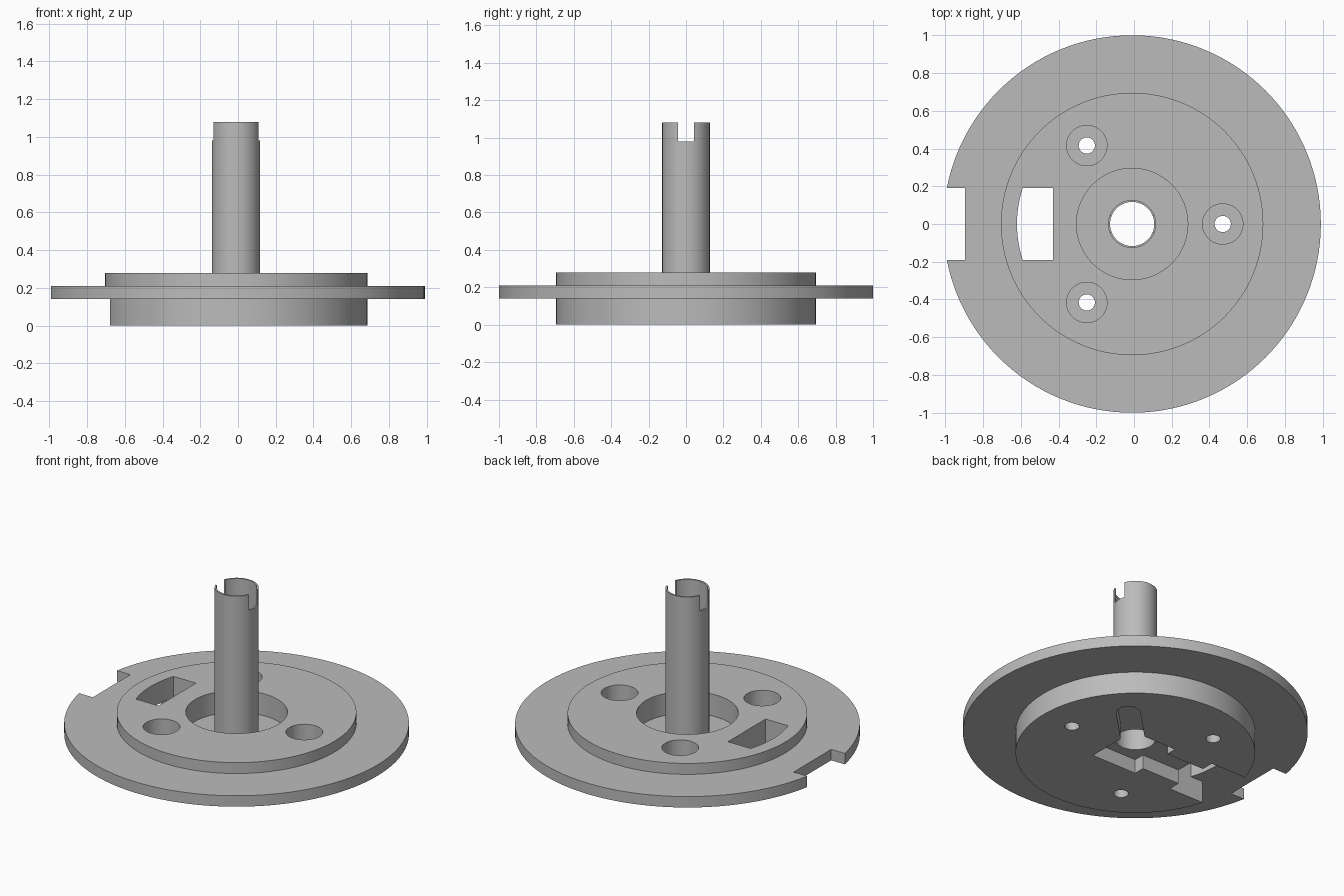
import bpy, bmesh
from math import sin, cos, pi, radians, asin
from mathutils import Matrix

cube = bpy.data.objects.get("Cube")
if cube:
    bpy.data.objects.remove(cube, do_unlink=True)

CX = -0.01  # shaft axis
grey = bpy.data.materials.new("plain grey")
grey.use_nodes = True
colour = (0.5, 0.5, 0.5, 1)
grey.diffuse_color = colour
grey.node_tree.nodes["Principled BSDF"].inputs["Base Color"].default_value = colour


def finish(name, bm):
    bmesh.ops.recalc_face_normals(bm, faces=bm.faces)
    bmesh.ops.translate(bm, verts=bm.verts, vec=(CX, 0, 0))
    mesh = bpy.data.meshes.new(name)
    bm.to_mesh(mesh)
    bm.free()
    mesh.materials.append(grey)
    obj = bpy.data.objects.new(name, mesh)
    bpy.context.collection.objects.link(obj)
    return obj


def lathe(name, profile, steps=128):
    """Revolve a closed (radius, height) profile around the axis."""
    bm = bmesh.new()
    rings = [[bm.verts.new((r * cos(2 * pi * i / steps), r * sin(2 * pi * i / steps), z))
              for r, z in profile] for i in range(steps)]
    n = len(profile)
    for i in range(steps):
        a, b = rings[i], rings[(i + 1) % steps]
        for j in range(n):
            k = (j + 1) % n
            bm.faces.new((a[j], b[j], b[k], a[k]))
    return finish(name, bm)


def prism(name, outline, z0, z1, turn=0):
    """Extrude a flat outline from z0 to z1, optionally turned about the axis."""
    bm = bmesh.new()
    face = bm.faces.new([bm.verts.new((x, y, z0)) for x, y in outline])
    top = bmesh.ops.extrude_face_region(bm, geom=[face])["geom"]
    for v in top:
        if isinstance(v, bmesh.types.BMVert):
            v.co.z = z1
    bmesh.ops.rotate(bm, verts=bm.verts, matrix=Matrix.Rotation(turn, 3, 'Z'))
    return finish(name, bm)


def box(x0, x1, half):
    return [(x0, -half), (x1, -half), (x1, half), (x0, half)]


def arc(x, r, start, end, steps):
    return [(x + r * cos(start + (end - start) * i / steps),
             r * sin(start + (end - start) * i / steps)) for i in range(steps + 1)]


def circle(x, r):
    return arc(x, r, 0, 2 * pi, 48)[:-1]


def cut(target, cutter):
    mod = target.modifiers.new(cutter.name, 'BOOLEAN')
    mod.operation = 'DIFFERENCE'
    mod.solver = 'EXACT'
    mod.object = cutter
    bpy.context.view_layer.objects.active = target
    bpy.ops.object.modifier_apply(modifier=mod.name)
    bpy.data.objects.remove(cutter, do_unlink=True)


# Stepped disc with central recess and bore
BORE, FLOOR, POCKET, UNDER = 0.117, 0.14, 0.09, 0.14
body = lathe("flanged_disc", [
    (BORE, 0), (0.695, 0), (0.695, UNDER), (1, UNDER), (1, 0.21),
    (0.695, 0.21), (0.695, 0.28), (0.295, 0.28), (0.295, FLOOR), (BORE, FLOOR)])

# Three counterbored screw holes
for i in range(3):
    turn = radians(120 * i)
    cut(body, prism("screw_hole", circle(0.48, 0.043), -0.1, 0.4, turn))
    cut(body, prism("counterbore", circle(0.48, 0.107), 0.1, 0.4, turn))

# Rim notch and arc-sided window
cut(body, prism("rim_notch", box(-1.2, -0.885, 0.19), 0.1, 0.3))
a = asin(0.19 / 0.61)
window = arc(0, 0.61, pi - a, pi + a, 12) + [(-0.42, -0.19), (-0.42, 0.19)]
cut(body, prism("window", window, 0.05, 0.4))

# Underside channel: open end, neck, square pocket and round-ended side slot
cut(body, prism("open_channel", box(-0.8, -0.42, 0.19), -0.1, UNDER))
cut(body, prism("neck", box(-0.5, -0.1, 0.11), -0.1, POCKET))
cut(body, prism("pocket", box(-0.15, 0.17, 0.18), -0.1, POCKET))
slot = arc(0.47, 0.07, -pi / 2, pi / 2, 16) + [(0.1, 0.07), (0.1, -0.07)]
cut(body, prism("side_slot", slot, -0.1, POCKET, radians(45)))

# Hollow shaft with a cross slot at the top
tube = lathe("hollow_shaft", [(BORE, POCKET), (0.127, POCKET), (0.127, 1.08), (BORE, 1.08)], 96)
cut(tube, prism("cross_slot", box(-0.3, 0.3, 0.043), 0.98, 1.2))

# Smooth round walls, crisp edges
for obj in (body, tube):
    bpy.ops.object.select_all(action='DESELECT')
    obj.select_set(True)
    bpy.context.view_layer.objects.active = obj
    bpy.ops.object.shade_smooth_by_angle(angle=radians(30))
